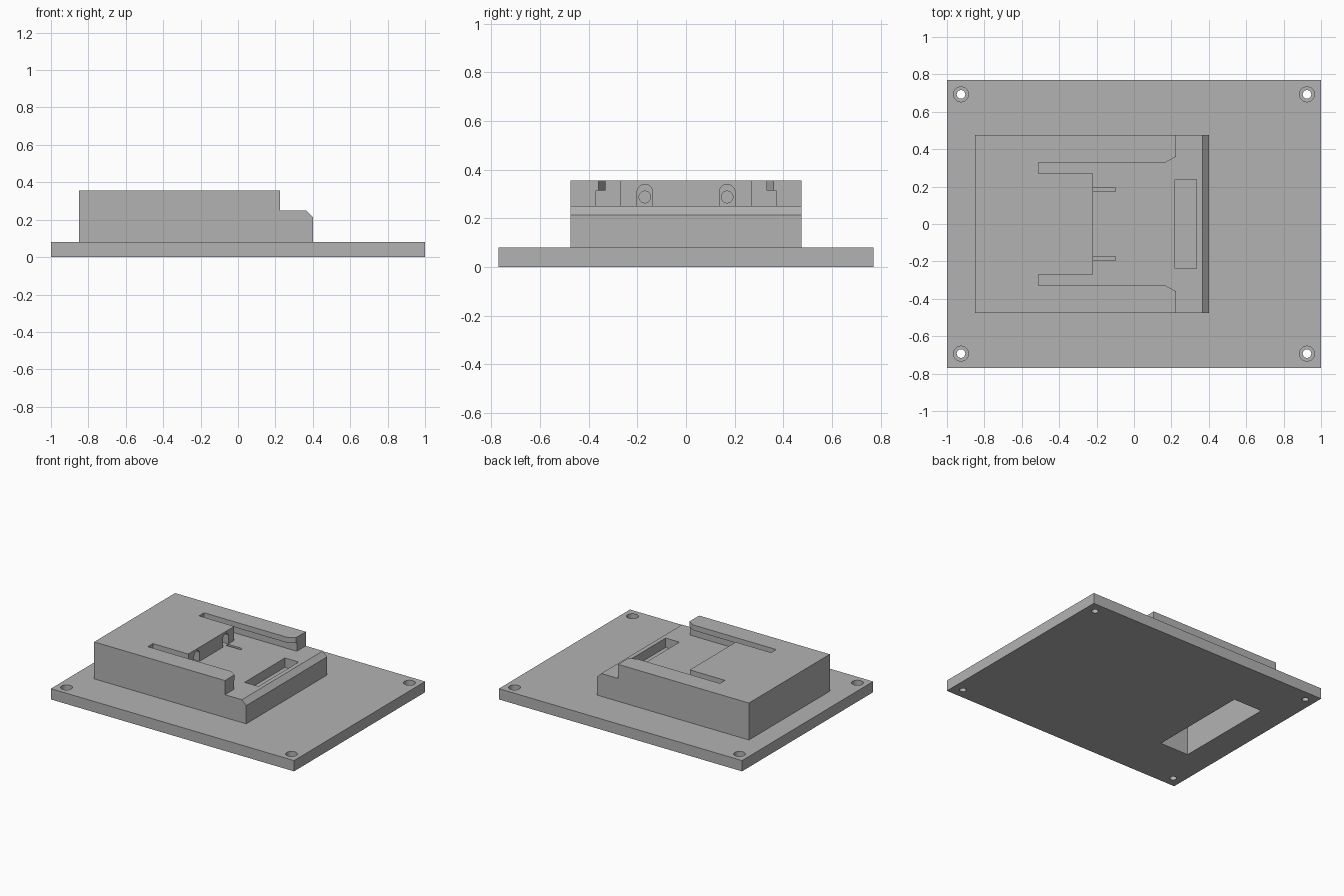
import bpy, bmesh
from math import cos, sin, pi, radians

if "Cube" in bpy.data.objects:
    bpy.data.objects.remove(bpy.data.objects["Cube"])

grey = bpy.data.materials.new("plastic grey")
grey.use_nodes = True
colour = (0.45, 0.45, 0.45, 1)
grey.diffuse_color = colour
grey.node_tree.nodes["Principled BSDF"].inputs["Base Color"].default_value = colour


def prism(name, axis, points, lo, hi):
    """Extrude a 2D outline along an axis; the outline uses the other two axes in order."""
    place = {"x": lambda a, b, t: (t, a, b),
             "y": lambda a, b, t: (a, t, b),
             "z": lambda a, b, t: (a, b, t)}[axis]
    bm = bmesh.new()
    ends = [[bm.verts.new(place(a, b, t)) for a, b in points] for t in (lo, hi)]
    n = len(points)
    for end in ends:
        bm.faces.new(end)
    for i in range(n):
        j = (i + 1) % n
        bm.faces.new((ends[0][i], ends[0][j], ends[1][j], ends[1][i]))
    bmesh.ops.recalc_face_normals(bm, faces=bm.faces[:])
    mesh = bpy.data.meshes.new(name)
    bm.to_mesh(mesh)
    bm.free()
    mesh.materials.append(grey)
    obj = bpy.data.objects.new(name, mesh)
    bpy.context.collection.objects.link(obj)
    return obj


def rect(a0, a1, b0, b1):
    return [(a0, b0), (a1, b0), (a1, b1), (a0, b1)]


def arc(a, b, r, start=0, sweep=2 * pi, n=32):
    return [(a + r * cos(start + sweep * i / n), b + r * sin(start + sweep * i / n))
            for i in range(n if sweep > 6 else n + 1)]


def mirrored(half):
    """Close an outline by mirroring it across its second coordinate."""
    return half + [(a, -b) for a, b in reversed(half)]


def combine(target, tool, operation="DIFFERENCE"):
    mod = target.modifiers.new("join", "BOOLEAN")
    mod.operation, mod.solver, mod.object = operation, "EXACT", tool
    bpy.context.view_layer.objects.active = target
    bpy.ops.object.modifier_apply(modifier=mod.name)
    bpy.data.objects.remove(tool)


# Base plate with the raised, stepped mount block
plate = prism("mounting_plate", "z", rect(-1, 1, -0.77, 0.77), 0, 0.08)
profile = [(-0.85, 0.04), (0.4, 0.04), (0.4, 0.215), (0.365, 0.25),
           (0.225, 0.25), (0.225, 0.355), (-0.85, 0.355)]
combine(plate, prism("mount_block", "y", profile, -0.475, 0.475), "UNION")

# Slide-in pocket with flared rail mouths, then the undercut below the rails
mouth = mirrored([(-0.22, 0.27), (-0.51, 0.27), (-0.51, 0.33),
                  (0.17, 0.33), (0.28, 0.39)])
combine(plate, prism("pocket", "z", mouth, 0.25, 0.4))
undercut = mirrored([(-0.22, 0.27), (-0.51, 0.27), (-0.51, 0.37), (0.28, 0.37)])
combine(plate, prism("rail_undercut", "z", undercut, 0.25, 0.315))

# Latch recess in the floor
combine(plate, prism("latch_recess", "z", rect(0.22, 0.333, -0.237, 0.237), 0.18, 0.3))

# Wiring cavity open to the underside
combine(plate, prism("wiring_cavity", "z", rect(-0.795, -0.56, -0.385, 0.385), -0.1, 0.315))

# Terminal niches, wire holes and blade grooves
for side in (-1, 1):
    y = 0.169 * side
    niche = [(y - 0.032, 0.25), (y + 0.032, 0.25)] + arc(y, 0.308, 0.032, 0, pi, 16)
    combine(plate, prism("terminal_niche", "x", niche, -0.28, -0.2))
    combine(plate, prism("wire_hole", "x", arc(y, 0.288, 0.024), -0.6, -0.25))
    g = 0.185 * side
    combine(plate, prism("blade_groove", "z", rect(-0.22, -0.1, g - 0.011, g + 0.011), 0.2, 0.27))

# Counterbored corner screw holes
for sx in (-1, 1):
    for sy in (-1, 1):
        x, y = 0.925 * sx, 0.693 * sy
        combine(plate, prism("screw_hole", "z", arc(x, y, 0.023), -0.1, 0.2))
        combine(plate, prism("screw_counterbore", "z", arc(x, y, 0.04), 0.04, 0.2))

# Smooth the round holes, keep the edges crisp
bpy.ops.object.select_all(action="DESELECT")
plate.select_set(True)
bpy.context.view_layer.objects.active = plate
bpy.ops.object.shade_smooth_by_angle(angle=radians(25))
